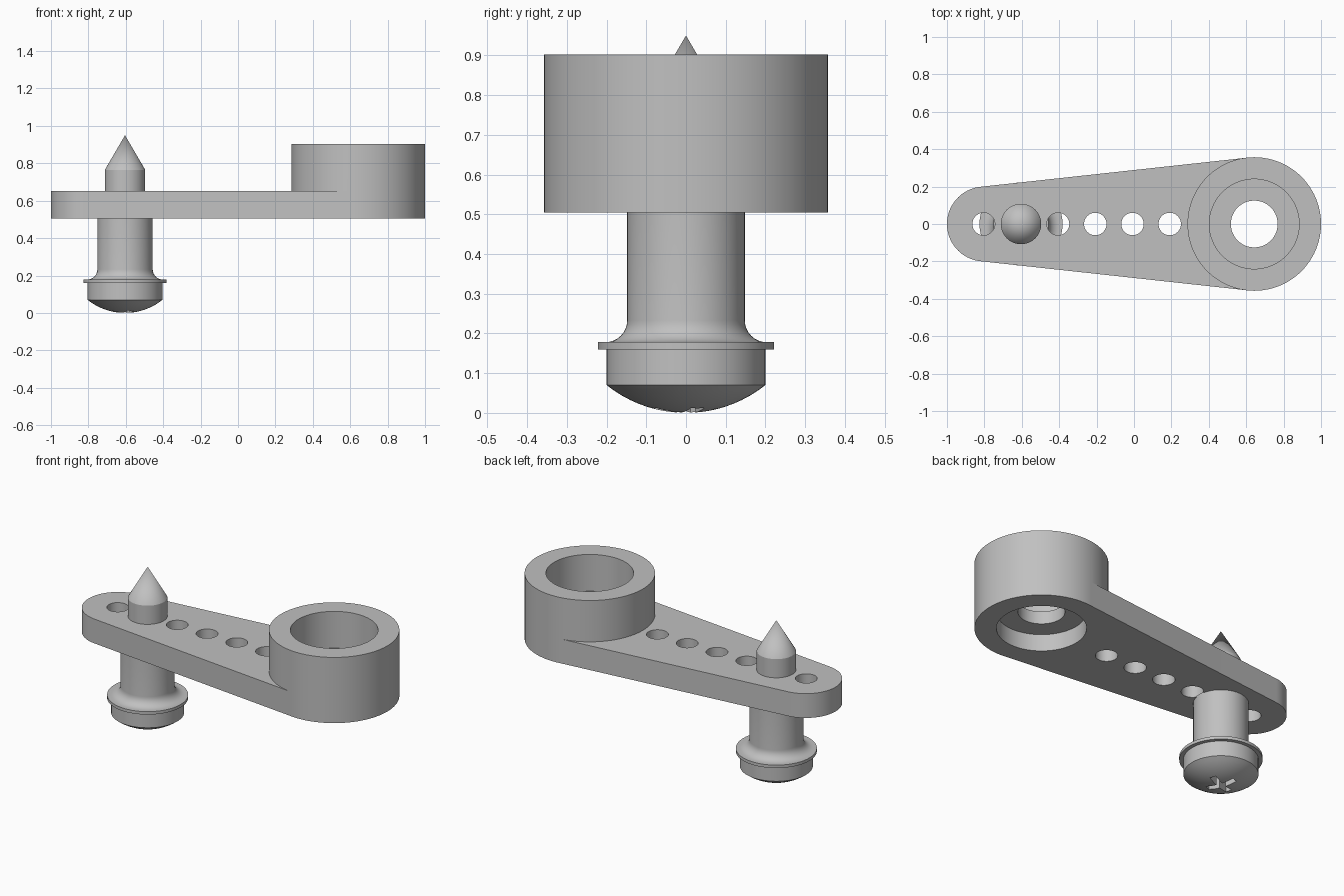
import bpy, bmesh, math

if "Cube" in bpy.data.objects:
    bpy.data.objects.remove(bpy.data.objects["Cube"])

grey = bpy.data.materials.new("plain grey")
grey.diffuse_color = (0.53, 0.53, 0.53, 1)
grey.use_nodes = True
grey.node_tree.nodes["Principled BSDF"].inputs["Base Color"].default_value = grey.diffuse_color


def finish(name, bm):
    bmesh.ops.recalc_face_normals(bm, faces=bm.faces)
    me = bpy.data.meshes.new(name)
    bm.to_mesh(me)
    bm.free()
    ob = bpy.data.objects.new(name, me)
    bpy.context.collection.objects.link(ob)
    me.materials.append(grey)
    return ob


def prism(name, outline, z0, z1):
    bm = bmesh.new()
    face = bm.faces.new([bm.verts.new((x, y, z0)) for x, y in outline])
    top = bmesh.ops.extrude_face_region(bm, geom=[face])["geom"]
    verts = [g for g in top if isinstance(g, bmesh.types.BMVert)]
    bmesh.ops.translate(bm, verts=verts, vec=(0, 0, z1 - z0))
    return finish(name, bm)


def arc(cx, r, a0, a1, n):
    return [(cx + r * math.cos(a0 + (a1 - a0) * i / n),
             r * math.sin(a0 + (a1 - a0) * i / n)) for i in range(n + 1)]


def cylinder(name, cx, r, z0, z1, n=96):
    return prism(name, arc(cx, r, 0, 2 * math.pi, n)[:-1], z0, z1)


def lathe(name, cx, profile, n=64):
    bm = bmesh.new()
    verts = [bm.verts.new((r, 0, z)) for r, z in profile]
    edges = [bm.edges.new(p) for p in zip(verts, verts[1:])]
    bmesh.ops.spin(bm, geom=verts + edges, cent=(0, 0, 0), axis=(0, 0, 1),
                   angle=2 * math.pi, steps=n)
    bmesh.ops.remove_doubles(bm, verts=bm.verts, dist=1e-5)
    bmesh.ops.translate(bm, verts=bm.verts, vec=(cx, 0, 0))
    return finish(name, bm)


def boolean(ob, tool, operation="DIFFERENCE"):
    mod = ob.modifiers.new("cut", "BOOLEAN")
    mod.operation, mod.object, mod.solver = operation, tool, "EXACT"
    bpy.context.view_layer.objects.active = ob
    bpy.ops.object.modifier_apply(modifier=mod.name)
    bpy.data.objects.remove(tool)


def smooth(ob):
    bpy.ops.object.select_all(action="DESELECT")
    ob.select_set(True)
    bpy.context.view_layer.objects.active = ob
    bpy.ops.object.shade_smooth_by_angle(angle=math.radians(30))


# Tapered arm with rounded ends, joined to the round hub
HUB, R_HUB, TIP, R_TIP = 0.643, 0.357, -0.8, 0.2
BASE, ARM_TOP, HUB_TOP = 0.505, 0.652, 0.902
a = math.acos((R_TIP - R_HUB) / (HUB - TIP))
outline = arc(TIP, R_TIP, a, 2 * math.pi - a, 40) + arc(HUB, R_HUB - 0.0005, -a, a, 50)
arm = prism("lever_arm", outline, BASE, ARM_TOP)
boolean(arm, cylinder("hub", HUB, R_HUB, BASE, HUB_TOP), "UNION")

# Hub recesses above and below, with a bore through the web between them
for r, z0, z1 in ((0.24, 0.68, 1.2), (0.24, 0.3, 0.605), (0.125, 0.4, 1.0)):
    boolean(arm, cylinder("hub_cutter", HUB, r, z0, z1))

# Row of small holes (the screw fills the second place)
for i in (0, 2, 3, 4, 5):
    boolean(arm, cylinder("hole_cutter", -0.804 + 0.199 * i, 0.06, 0.3, 0.8, 48))
smooth(arm)

# Screw: domed head, flange with fillet, sleeve, shank and pointed tip
SCREW = -0.604
R_DOME = (0.2 ** 2 + 0.07 ** 2) / (2 * 0.07)
dome = [(0.2 * i / 10, R_DOME - math.sqrt(R_DOME ** 2 - (0.02 * i) ** 2))
        for i in range(11)]
fillet = [(0.203 - 0.055 * math.sin(t), 0.233 - 0.055 * math.cos(t))
          for t in [math.pi / 2 * i / 8 for i in range(9)]]
profile = dome + [(0.2, 0.16), (0.222, 0.16), (0.222, 0.178)] + fillet + [
    (0.148, 0.51), (0.108, 0.51), (0.108, 0.765), (0, 0.95)]
screw = lathe("screw", SCREW, profile)

# Cross-shaped driver slot in the head
for k in range(2):
    t = math.radians(20 + 90 * k)
    c, s = math.cos(t), math.sin(t)
    box = [(SCREW + x * c - y * s, x * s + y * c) for x, y in
           ((-0.085, -0.018), (0.085, -0.018), (0.085, 0.018), (-0.085, 0.018))]
    boolean(screw, prism("slot_cutter", box, -0.1, 0.07 + 0.001 * k))
smooth(screw)
